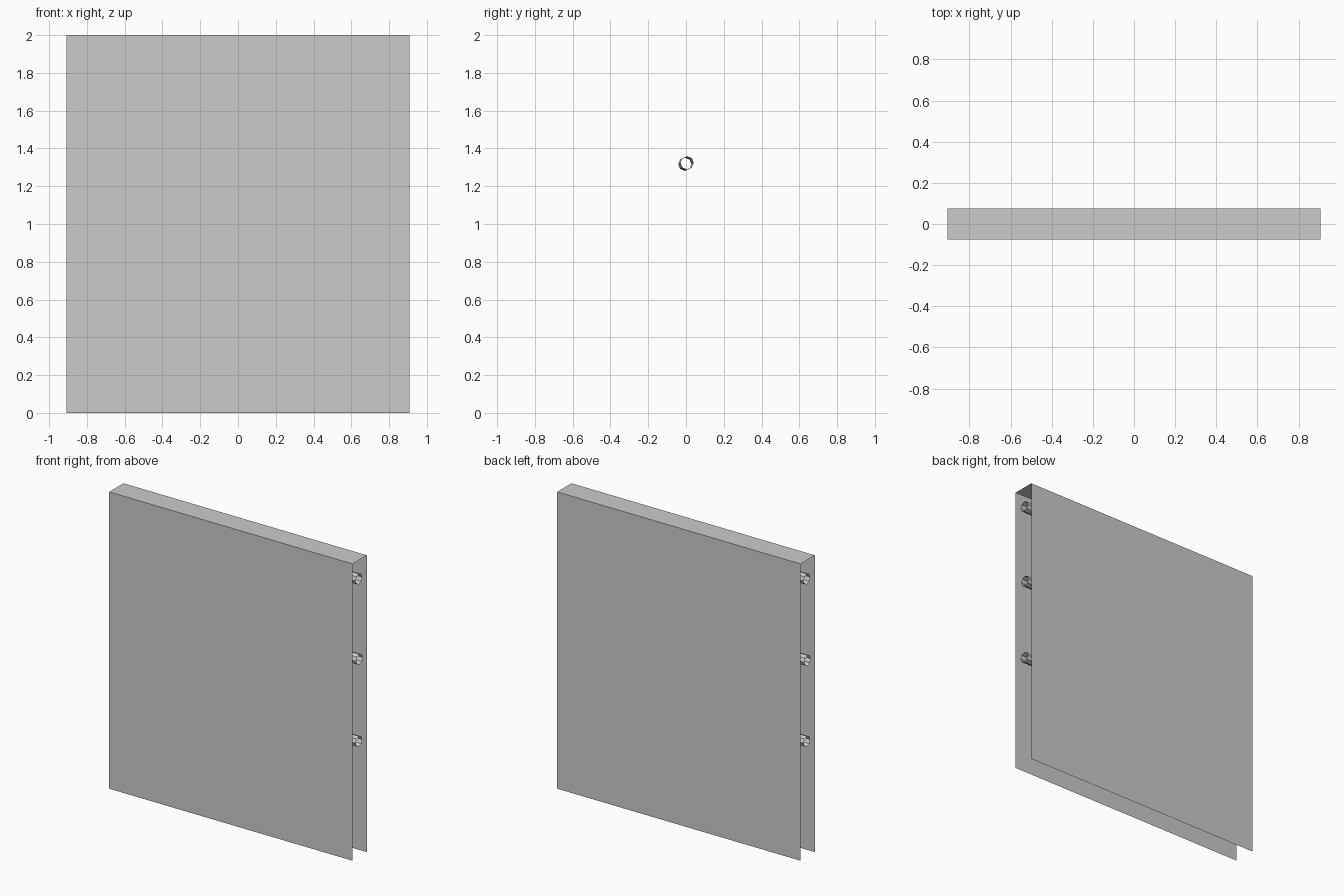
import bpy, bmesh
from math import cos, sin, tau

if "Cube" in bpy.data.objects:
    bpy.data.objects.remove(bpy.data.objects["Cube"])

HALF_X, HALF_Y, HEIGHT = 0.907, 0.076, 2.0


def extrude_profile(name, start, end, closed=False):
    """Open-ended skin joining two matching profiles of 3D points."""
    bm = bmesh.new()
    a = [bm.verts.new(p) for p in start]
    b = [bm.verts.new(p) for p in end]
    n = len(a)
    for i in range(n if closed else n - 1):
        j = (i + 1) % n
        bm.faces.new((a[i], a[j], b[j], b[i]))
    bmesh.ops.recalc_face_normals(bm, faces=bm.faces)
    mesh = bpy.data.meshes.new(name)
    bm.to_mesh(mesh)
    bm.free()
    obj = bpy.data.objects.new(name, mesh)
    bpy.context.collection.objects.link(obj)
    return obj


def ring(x, y, z, radius=0.035, sides=8):
    return [(x, y + radius * cos(tau * i / sides), z + radius * sin(tau * i / sides))
            for i in range(sides)]


# Thin sheet folded over the top, open at both ends and the bottom
profile = [(-HALF_Y, 0), (-HALF_Y, HEIGHT), (HALF_Y, HEIGHT), (HALF_Y, 0)]
extrude_profile("folded_sheet",
                [(-HALF_X, y, z) for y, z in profile],
                [(HALF_X, y, z) for y, z in profile])

# Three hollow rails between the panels; the middle one is slightly skewed
for name, z, dy, dz in (("lower_rail", 0.773, 0, 0),
                        ("middle_rail", 1.32, 0.006, 0.004),
                        ("upper_rail", 1.867, 0, 0)):
    extrude_profile(name,
                    ring(-HALF_X + 0.005, -dy, z - dz),
                    ring(HALF_X - 0.005, dy, z + dz), closed=True)
